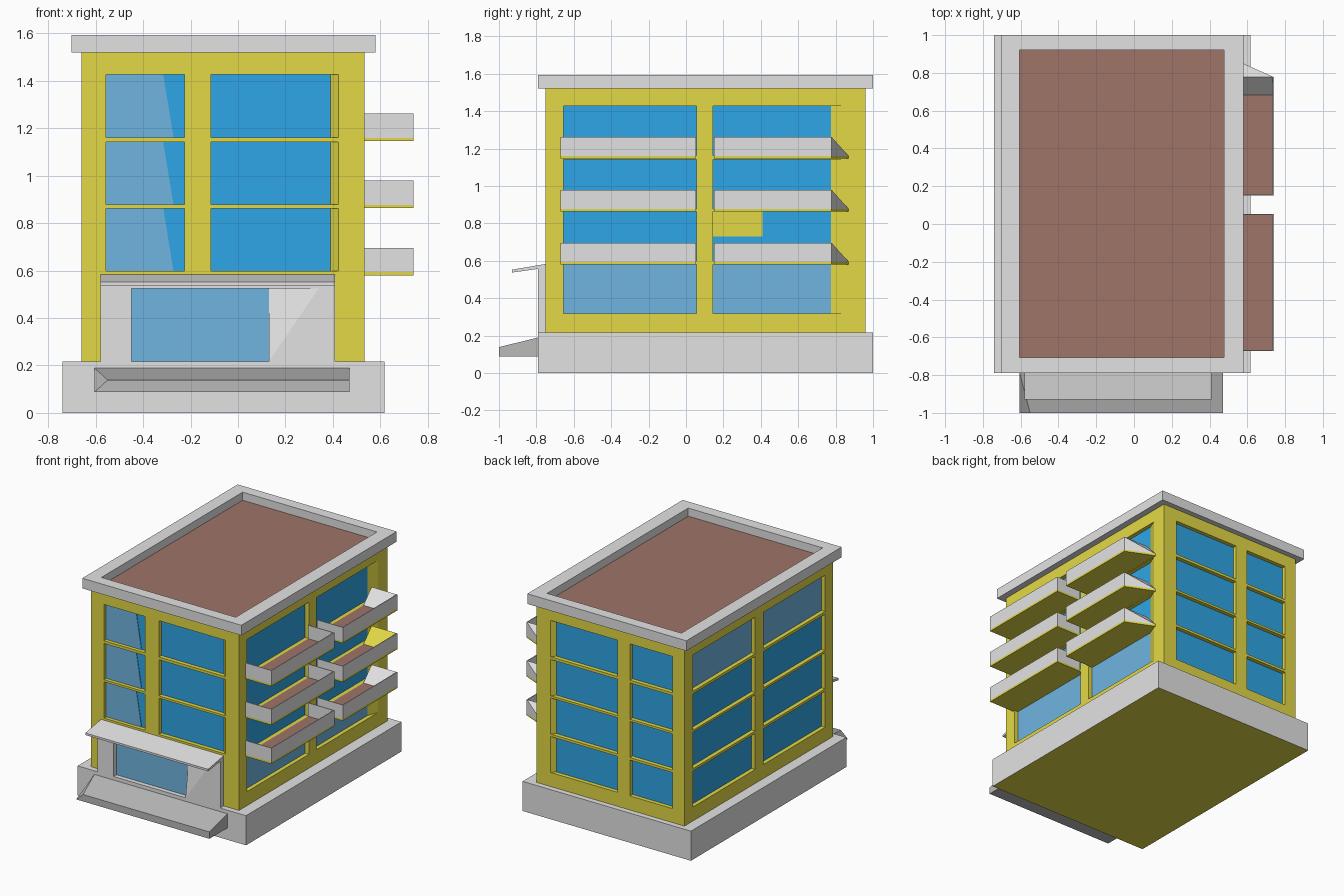
import bpy, bmesh
from mathutils import Vector

if "Cube" in bpy.data.objects:
    bpy.data.objects.remove(bpy.data.objects["Cube"])

def mat(name, r, g, b):
    m = bpy.data.materials.new(name)
    lin = [c / 12.92 if c <= 0.04045 else ((c + 0.055) / 1.055) ** 2.4 for c in (r, g, b)]
    m.diffuse_color = (*lin, 1)
    m.use_nodes = True
    m.node_tree.nodes["Principled BSDF"].inputs["Base Color"].default_value = m.diffuse_color
    return m

YELLOW = mat("yellow_plaster", 0.89, 0.85, 0.27)
GREY = mat("light_grey_concrete", 0.89, 0.89, 0.89)
DARK = mat("mid_grey_concrete", 0.73, 0.73, 0.73)
BLUE = mat("blue_glass", 0.18, 0.65, 0.90)
PALE = mat("pale_blue_glass", 0.44, 0.71, 0.88)
BROWN = mat("brown_roofing", 0.62, 0.46, 0.41)

def finish(name, bm, *mats):
    me = bpy.data.meshes.new(name)
    bm.to_mesh(me)
    bm.free()
    for m in mats:
        me.materials.append(m)
    ob = bpy.data.objects.new(name, me)
    bpy.context.collection.objects.link(ob)
    return ob

def hull(name, pts, m):
    """Convex solid around a few points."""
    bm = bmesh.new()
    for p in pts:
        bm.verts.new(p)
    bmesh.ops.convex_hull(bm, input=bm.verts[:])
    bmesh.ops.dissolve_limit(bm, angle_limit=0.01, verts=bm.verts[:], edges=bm.edges[:])
    bmesh.ops.recalc_face_normals(bm, faces=bm.faces[:])
    return finish(name, bm, m)

def box(name, x, y, z, m):
    return hull(name, [(a, b, c) for a in x for b in y for c in z], m)

def recolour(ob, m, rule):
    """Give a second colour to the faces whose normal meets the rule."""
    ob.data.materials.append(m)
    for p in ob.data.polygons:
        if rule(p.normal):
            p.material_index = 1

DEPTH = 0.03
ROWS = [0.216, 0.318, 0.58, 0.598, 0.862, 0.878, 1.142, 1.162, 1.427, 1.52]

def wall(name, place, us, glass, vs=ROWS, pale_row=None):
    """Wall grid: odd cells are recessed windows with reveals.
    place(u, v, d) maps wall coordinates, d being distance inwards."""
    bm = bmesh.new()

    def face(pts, toward, mi):
        f = bm.faces.new([bm.verts.new(place(*p)) for p in pts])
        f.normal_update()
        f.material_index = mi
        if f.normal.dot(Vector(place(*toward)) - f.calc_center_median()) < 0:
            f.normal_flip()

    for i in range(len(us) - 1):
        for j in range(len(vs) - 1):
            a, b, c, d = us[i], us[i + 1], vs[j], vs[j + 1]
            outer = [(a, c, 0), (b, c, 0), (b, d, 0), (a, d, 0)]
            mid = ((a + b) / 2, (c + d) / 2)
            if i % 2 and j % 2:
                g, h = glass[i // 2]
                inner = [(g, c, DEPTH), (h, c, DEPTH), (h, d, DEPTH), (g, d, DEPTH)]
                face(inner, (*mid, -1), 2 if j // 2 == pale_row else 1)
                for k in range(4):
                    n = (k + 1) % 4
                    face([outer[k], outer[n], inner[n], inner[k]], (*mid, 0), 0)
            else:
                face(outer, (*mid, -1), 0)
    bmesh.ops.remove_doubles(bm, verts=bm.verts[:], dist=0.0005)
    finish(name, bm, YELLOW, BLUE, PALE)

# plinth with yellow underside
plinth = box("plinth", (-0.74, 0.618), (-0.79, 1.0), (0, 0.216), GREY)
recolour(plinth, YELLOW, lambda n: n.z < -0.5)

# four outer walls with windows
X0, X1, Y0, Y1 = -0.66, 0.533, -0.75, 0.96
wall("front_wall", lambda u, v, d: (u, Y0 + d, v), [X0, -0.556, -0.225, -0.113, 0.424, X1],
     [(-0.556, -0.225), (-0.113, 0.39)], [ROWS[0]] + ROWS[3:])
wall("back_wall", lambda u, v, d: (u, Y1 - d, v), [X0, -0.565, -0.22, -0.12, 0.42, X1],
     [(-0.565, -0.22), (-0.12, 0.395)])
wall("left_wall", lambda u, v, d: (X0 + d, u, v), [Y0, -0.66, 0.05, 0.145, 0.86, Y1],
     [(-0.66, 0.05), (0.145, 0.85)], pale_row=3)
wall("right_wall", lambda u, v, d: (X1 - d, u, v), [Y0, -0.655, 0.055, 0.145, 0.85, Y1],
     [(-0.655, 0.055), (0.145, 0.775)], pale_row=0)

# pale panes in the front left windows
for n, z in enumerate(ROWS[3::2][:3]):
    outline = [(-0.556, z), (-0.272, z), (-0.315, z + 0.09), (-0.315, z + 0.264), (-0.556, z + 0.264)]
    hull(f"pale_pane_{n}", [(x, y, h) for x, h in outline for y in (-0.724, -0.72)], PALE)

# yellow panel in one right window
box("window_panel", (X1 - DEPTH, X1 - DEPTH + 0.005), (0.145, 0.41), (0.73, 0.862), YELLOW)

# roof and parapet
box("roof", (-0.62, 0.49), (-0.72, 0.93), (1.515, 1.535), BROWN)
PZ = (1.52, 1.594)
box("parapet_front", (-0.703, 0.58), (-0.79, -0.707), PZ, GREY)
box("parapet_back", (-0.703, 0.58), (0.92, 1.0), PZ, GREY)
box("parapet_left", (-0.703, -0.607), (-0.707, 0.92), PZ, GREY)
box("parapet_right", (0.477, 0.58), (-0.707, 0.92), PZ, GREY)

# balconies, the rear ones ending in a sloping corner
XO, T = 0.74, 0.006
for n, z in enumerate((0.58, 0.863, 1.146)):
    f, top = z + 0.014, z + 0.116
    # front balcony
    ya, yb = -0.672, 0.053
    box(f"balcony_slab_a{n}", (X1, XO), (ya, yb), (z, f), YELLOW)
    box(f"balcony_floor_a{n}", (X1, XO - T), (ya + T, yb - T), (f, f + 0.004), BROWN)
    box(f"balcony_front_a{n}", (XO - T, XO), (ya, yb), (f, top), GREY)
    box(f"balcony_side_a{n}", (X1, XO - T), (ya, ya + T), (f, top), GREY)
    box(f"balcony_end_a{n}", (X1, XO - T), (yb - T, yb), (f, top), GREY)
    # rear balcony
    ya, yb = 0.15, 0.778
    plan = [(X1, ya), (XO, ya), (XO, yb), (X1, 0.87)]
    hull(f"balcony_slab_b{n}", [(x, y, h) for x, y in plan for h in (z, f)], YELLOW)
    box(f"balcony_floor_b{n}", (X1, XO - T), (ya + T, 0.69), (f, f + 0.004), BROWN)
    box(f"balcony_front_b{n}", (XO - T, XO), (ya, yb), (f, top), GREY)
    box(f"balcony_side_b{n}", (X1, XO - T), (ya, ya + T), (f, top), GREY)
    corner = hull(f"balcony_corner_b{n}",
                  [(X1, 0.68, f), (XO - T, 0.68, f), (XO, yb, f), (XO, yb, top),
                   (X1, yb, top), (X1, 0.87, f)], GREY)
    if n == 1:
        recolour(corner, YELLOW, lambda v: v.y < -0.3)

# entrance portal, with a splayed right pier
B = ROWS[0]
box("portal_left_pier", (-0.58, -0.45), (-0.79, Y0), (B, 0.525), GREY)
box("portal_lintel", (-0.58, 0.41), (-0.79, Y0), (0.525, 0.562), GREY)
hull("portal_right_pier",
     [(x, -0.79, z) for x, z in ((0.13, B), (0.34, 0.525), (0.41, 0.525), (0.41, B))] +
     [(x, Y0, z) for x in (0.13, 0.41) for z in (B, 0.525)], GREY)
box("entrance_glass", (-0.45, 0.13), (-0.757, Y0), (B, 0.525), PALE)

# sloping canopy
hull("canopy", [(x, y, z) for x in (-0.58, 0.41) for y, z in
                ((-0.93, 0.537), (-0.93, 0.552), (Y0, 0.562), (Y0, 0.583))], GREY)

# entrance ramp with a bevelled left end
hull("entrance_ramp", [(x, y, z) for x in (-0.605, 0.47) for y, z in
                       ((-1.0, 0.088), (-0.79, 0.088), (-0.79, 0.19))] +
     [(-0.55, -1.0, 0.138), (0.47, -1.0, 0.138)], DARK)
